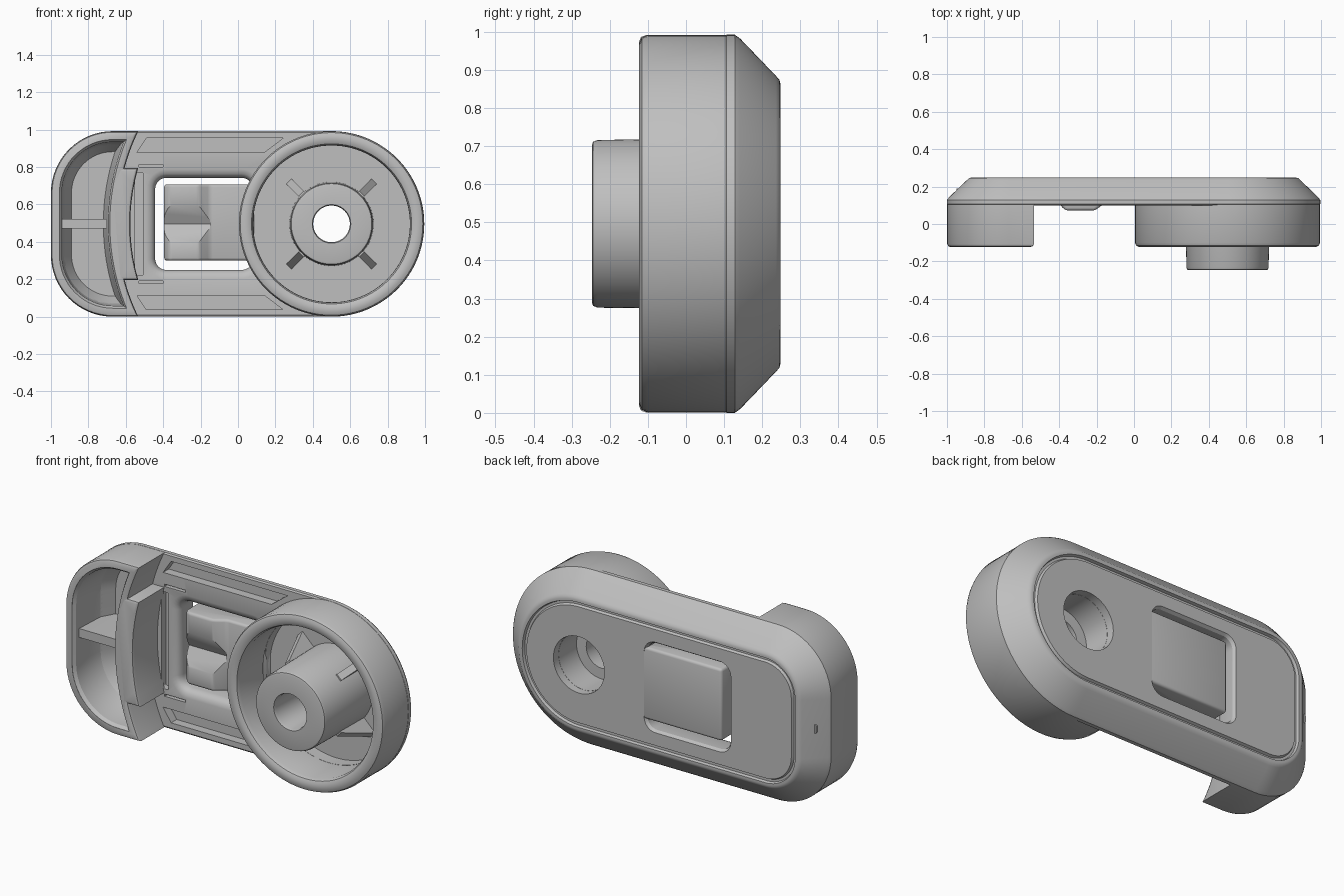
import bpy, bmesh
from math import sin, cos, pi, sqrt, radians
from mathutils import Vector

if "Cube" in bpy.data.objects:
    bpy.data.objects.remove(bpy.data.objects["Cube"])

R = 0.496           # half height, also the radius of the round end
CX, CZ = 0.5, R     # axis of the round end

grey = bpy.data.materials.new("mid grey plastic")
grey.use_nodes = True
COLOUR = (0.52, 0.52, 0.52, 1)
grey.diffuse_color = COLOUR
grey.node_tree.nodes["Principled BSDF"].inputs["Base Color"].default_value = COLOUR


def arc(cx, cz, r, a0, a1, n=16):
    angles = [radians(a0 + (a1 - a0) * i / n) for i in range(n + 1)]
    return [(cx + r * cos(a), cz + r * sin(a)) for a in angles]


def left_corners(d):
    r = 0.33 - d
    return arc(-0.67, CZ + 0.166, r, 90, 180) + arc(-0.67, CZ - 0.166, r, 180, 270)


def body_outline(d):
    return left_corners(d) + arc(CX, CZ, R - d, -90, 90, 64)


def concentric(r, z0, z1, n=10):
    """Arc around the round end's axis, between two heights from the centre."""
    zs = [z0 + (z1 - z0) * i / n for i in range(n + 1)]
    return [(CX - sqrt(r * r - z * z), CZ + z) for z in zs]


def block_outline(d):
    top, mid = R - d, 0.3 - d
    return (left_corners(d) + concentric(1.145 + d, -top, -mid)
            + concentric(1.075 + d, -mid, mid) + concentric(1.145 + d, mid, top))


def pocket_outline(d, r):
    return left_corners(d) + concentric(r, -(R - d), R - d, 24)


def rounded_rect(x0, x1, z0, z1, r, d=0.0):
    x0, x1, z0, z1, r = x0 - d, x1 + d, z0 - d, z1 + d, r + d
    return (arc(x1 - r, z1 - r, r, 0, 90, 8) + arc(x0 + r, z1 - r, r, 90, 180, 8)
            + arc(x0 + r, z0 + r, r, 180, 270, 8) + arc(x1 - r, z0 + r, r, 270, 360, 8))


def at_y(points, y):
    return [(x, y, z) for x, z in points]


def loft(name, rings, closed=False):
    """Skin rings of 3D points; cap the ends unless the rings form a loop."""
    bm = bmesh.new()
    loops = [[bm.verts.new(p) for p in ring] for ring in rings]
    n = len(loops[0])
    pairs = list(zip(loops, loops[1:]))
    if closed:
        pairs.append((loops[-1], loops[0]))
    else:
        bm.faces.new(loops[0])
        bm.faces.new(loops[-1])
    for a, b in pairs:
        for i in range(n):
            j = (i + 1) % n
            bm.faces.new((a[i], a[j], b[j], b[i]))
    bmesh.ops.recalc_face_normals(bm, faces=bm.faces)
    mesh = bpy.data.meshes.new(name)
    bm.to_mesh(mesh)
    bm.free()
    mesh.materials.append(grey)
    ob = bpy.data.objects.new(name, mesh)
    bpy.context.collection.objects.link(ob)
    return ob


def prism(name, points, y0, y1):
    return loft(name, [at_y(points, y0), at_y(points, y1)])


def lathe(name, profile, steps=96):
    rings = []
    for i in range(steps):
        a = 2 * pi * i / steps
        rings.append([(CX + r * cos(a), y, CZ + r * sin(a)) for r, y in profile])
    return loft(name, rings, closed=True)


def apply(ob, kind, **settings):
    mod = ob.modifiers.new(kind.title(), kind)
    for key, value in settings.items():
        setattr(mod, key, value)
    bpy.context.view_layer.objects.active = ob
    bpy.ops.object.modifier_apply(modifier=mod.name)


def cut(cutter, *targets):
    cutter.hide_render = True
    for ob in targets:
        apply(ob, 'BOOLEAN', object=cutter, operation='DIFFERENCE', solver='EXACT')
    bpy.data.objects.remove(cutter)


# Main plate with chamfered back and a thin border groove
body = loft("back_plate", [at_y(body_outline(d), y) for d, y in (
    (0.008, 0.1), (0, 0.106), (0, 0.128), (0.01, 0.142), (0.108, 0.236), (0.118, 0.245),
    (0.13, 0.248), (0.142, 0.248), (0.147, 0.232), (0.16, 0.232), (0.167, 0.246))])

# Deep block at the square end, with a pocket that runs into the plate
block = loft("end_block", [at_y(block_outline(d), y) for d, y in (
    (0.018, -0.123), (0.006, -0.118), (0.001, -0.105), (0.001, 0.112))])
cut(loft("pocket_cutter", [at_y(pocket_outline(d, r), y) for d, r, y in (
    (0.045, 1.185, -0.14), (0.045, 1.185, -0.122), (0.058, 1.195, -0.105),
    (0.068, 1.205, 0.1), (0.11, 1.22, 0.175))]), body, block)
rib = rounded_rect(-0.95, -0.7, CZ - 0.025, CZ + 0.025, 0.008)
prism("pocket_rib", rib, -0.08, 0.19)

# Window with softened edges
cut(loft("window_cutter", [at_y(rounded_rect(-0.443, 0.08, 0.25, 0.742, 0.06, d), y)
    for d, y in ((0.045, 0.08), (0.045, 0.1), (0.022, 0.107), (0.007, 0.122),
                 (0, 0.145), (0, 0.23), (0.02, 0.26))]), body)

# Lightening grooves on the front of the plate
for side in (-1, 1):
    groove = [(-0.54, 0.382), (-0.49, 0.458), (0.24, 0.458), (0.14, 0.382)]
    cut(prism("groove_cutter", [(x, CZ + side * z) for x, z in groove], 0.05, 0.15), body)
    slot = [(-0.53, 0.305), (-0.53, 0.318), (-0.4, 0.318), (-0.4, 0.305)]
    cut(prism("slot_cutter", [(x, CZ + side * z) for x, z in slot], 0.05, 0.13), body)
cut(prism("slot_cutter", rounded_rect(-0.55, -0.505, 0.22, 0.77, 0.01), 0.05, 0.14), body)

# Cup floor and the hole through the plate
cut(lathe("floor_cutter", [(0.165, 0.05), (0.419, 0.05), (0.419, 0.17), (0.165, 0.17)]), body)
cut(prism("hole_cutter", arc(CX, CZ, 0.16, 0, 354, 59), 0.0, 0.3), body)

# Round cup wall
lathe("cup_wall", [(0.42, 0.11), (0.42, -0.095), (0.428, -0.114), (0.445, -0.123),
                   (0.472, -0.123), (0.488, -0.116), (0.495, -0.1), (0.495, 0.11)])

# Hollow hub
lathe("hub", [(0.098, -0.23), (0.103, -0.247), (0.205, -0.247), (0.215, -0.244),
              (0.22, -0.232), (0.225, 0.2), (0.159, 0.2), (0.159, 0.04), (0.098, 0.04)])

# Four tapered gussets around the hub
for k in range(4):
    a = pi / 4 + k * pi / 2
    out, across = Vector((cos(a), 0, sin(a))), Vector((-sin(a), 0, cos(a)))
    rings = []
    for w in (-0.02, 0.02):
        rings.append([Vector((CX, y, CZ)) + out * r + across * w for r, y in (
            (0.2, -0.04), (0.23, -0.04), (0.325, 0.175), (0.2, 0.175))])
    loft("hub_gusset", rings)

# Spring tongue with a hooked, notched tip, rooted inside the plate
side_profile = [(0.16, 0.2455), (-0.395, 0.2455), (-0.395, 0.1), (-0.365, 0.072),
                (-0.21, 0.072), (-0.15, 0.115), (0.07, 0.115), (0.095, 0.2), (0.16, 0.2)]
tongue = loft("spring_tongue", [[(x, y, z) for x, y in side_profile] for z in (0.3, 0.708)])
apply(tongue, 'BEVEL', width=0.015, segments=3, limit_method='ANGLE')
notch = [(0.03, 0.135), (0.072, 0.1), (0.125, 0), (0.072, -0.1), (0.03, -0.135)]
cut(loft("notch_cutter", [[(x, y, CZ + z) for y, z in notch] for x in (-0.45, -0.15)]), tongue)

# Smooth shading with sharp edges kept
bpy.ops.object.select_all(action='DESELECT')
for ob in bpy.context.collection.objects:
    if ob.type == 'MESH' and grey.name in ob.data.materials:
        ob.select_set(True)
        bpy.context.view_layer.objects.active = ob
bpy.ops.object.shade_smooth_by_angle(angle=radians(30))
